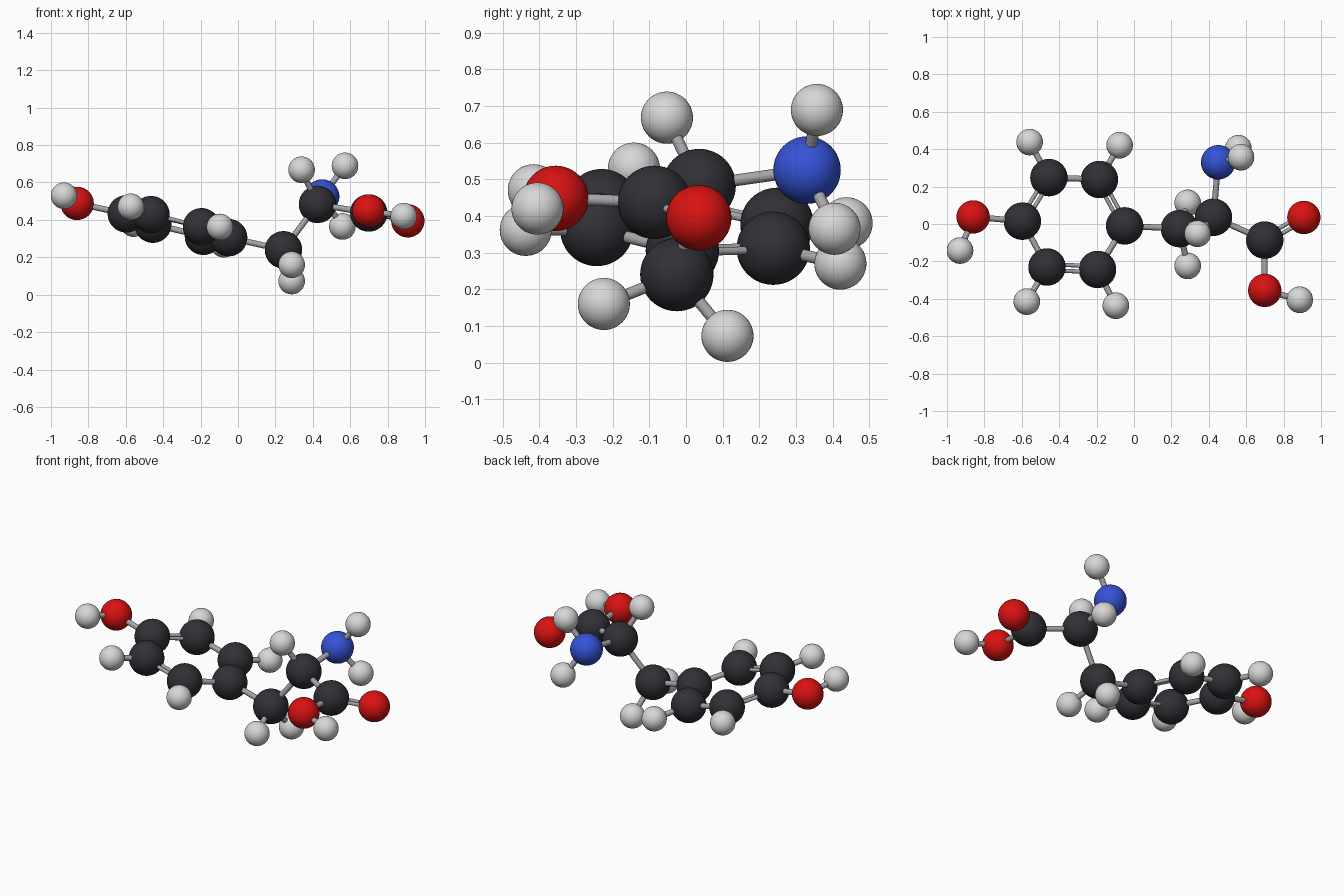
import bpy
from mathutils import Vector

cube = bpy.data.objects.get("Cube")
if cube:
    bpy.data.objects.remove(cube, do_unlink=True)


def material(name, colour):
    mat = bpy.data.materials.new(name)
    mat.use_nodes = True
    mat.diffuse_color = (*colour, 1)
    bsdf = next(n for n in mat.node_tree.nodes if n.type == "BSDF_PRINCIPLED")
    bsdf.inputs["Base Color"].default_value = (*colour, 1)
    return mat


# Each kind of ball: radius and material
kinds = {
    "carbon": (0.1, material("charcoal", (0.03, 0.03, 0.037))),
    "oxygen": (0.089, material("red", (0.7, 0.006, 0.006))),
    "nitrogen": (0.092, material("blue", (0.035, 0.085, 0.68))),
    "hydrogen": (0.071, material("pale_grey", (0.68, 0.68, 0.68))),
}
rod_grey = material("rod_grey", (0.38, 0.38, 0.4))

# Ball centres; the last word of each name gives the kind
atoms = {
    # six-sided ring, counted round from the side chain
    "ring_1_carbon": (-0.05, -0.01, 0.305),
    "ring_2_carbon": (-0.185, 0.238, 0.312),
    "ring_3_carbon": (-0.455, 0.248, 0.377),
    "ring_4_carbon": (-0.597, 0.015, 0.432),
    "ring_5_carbon": (-0.465, -0.23, 0.428),
    "ring_6_carbon": (-0.195, -0.243, 0.363),
    "ring_2_hydrogen": (-0.077, 0.421, 0.27),
    "ring_3_hydrogen": (-0.558, 0.438, 0.38),
    "ring_5_hydrogen": (-0.573, -0.415, 0.47),
    "ring_6_hydrogen": (-0.097, -0.437, 0.362),
    # end group
    "end_oxygen": (-0.86, 0.038, 0.488),
    "end_hydrogen": (-0.93, -0.142, 0.529),
    # side chain
    "lower_carbon": (0.243, -0.025, 0.24),
    "lower_front_hydrogen": (0.287, -0.224, 0.16),
    "lower_back_hydrogen": (0.287, 0.113, 0.073),
    "upper_carbon": (0.425, 0.036, 0.483),
    "upper_hydrogen": (0.34, -0.052, 0.668),
    # back group
    "back_nitrogen": (0.45, 0.33, 0.525),
    "back_top_hydrogen": (0.572, 0.357, 0.689),
    "back_bottom_hydrogen": (0.558, 0.405, 0.365),
    # left group
    "left_carbon": (0.699, -0.086, 0.437),
    "left_oxygen": (0.908, 0.035, 0.395),
    "front_oxygen": (0.699, -0.355, 0.448),
    "front_hydrogen": (0.886, -0.405, 0.42),
}
atoms = {name: Vector(p) for name, p in atoms.items()}

for name, centre in atoms.items():
    radius, mat = kinds[name.split("_")[-1]]
    bpy.ops.mesh.primitive_uv_sphere_add(segments=40, ring_count=24, radius=radius, location=centre)
    ball = bpy.context.object
    ball.name = name
    ball.data.materials.append(mat)
    bpy.ops.object.shade_smooth()


def rod(a, b, radius, offset=Vector((0, 0, 0))):
    start, end = atoms[a], atoms[b]
    span = end - start
    bpy.ops.mesh.primitive_cylinder_add(
        vertices=20, radius=radius, depth=span.length,
        location=(start + end) / 2 + offset,
        rotation=span.to_track_quat("Z", "Y").to_euler())
    obj = bpy.context.object
    obj.name = "rod_" + a + "_to_" + b
    obj.data.materials.append(rod_grey)
    bpy.ops.object.shade_smooth_by_angle()


def double_rod(a, b, neighbour):
    # Twin rods side by side in the plane shared with a neighbouring ball
    along = (atoms[b] - atoms[a]).normalized()
    side = atoms[neighbour] - atoms[a]
    side = (side - along * side.dot(along)).normalized()
    for sign in (-1, 1):
        rod(a, b, 0.011, side * sign * 0.016)


# Ring rods, alternating double and single
for i in range(1, 7):
    a, b, c = (f"ring_{(i + k - 1) % 6 + 1}_carbon" for k in range(3))
    if i % 2:
        double_rod(a, b, c)
    else:
        rod(a, b, 0.016)

# Ring hydrogens
for i in (2, 3, 5, 6):
    rod(f"ring_{i}_carbon", f"ring_{i}_hydrogen", 0.016)

# Remaining rods
for a, b in (
    ("ring_4_carbon", "end_oxygen"),
    ("end_oxygen", "end_hydrogen"),
    ("ring_1_carbon", "lower_carbon"),
    ("lower_carbon", "lower_front_hydrogen"),
    ("lower_carbon", "lower_back_hydrogen"),
    ("lower_carbon", "upper_carbon"),
    ("upper_carbon", "upper_hydrogen"),
    ("upper_carbon", "back_nitrogen"),
    ("back_nitrogen", "back_top_hydrogen"),
    ("back_nitrogen", "back_bottom_hydrogen"),
    ("upper_carbon", "left_carbon"),
    ("left_carbon", "front_oxygen"),
    ("front_oxygen", "front_hydrogen"),
):
    rod(a, b, 0.016)
double_rod("left_carbon", "left_oxygen", "front_oxygen")
